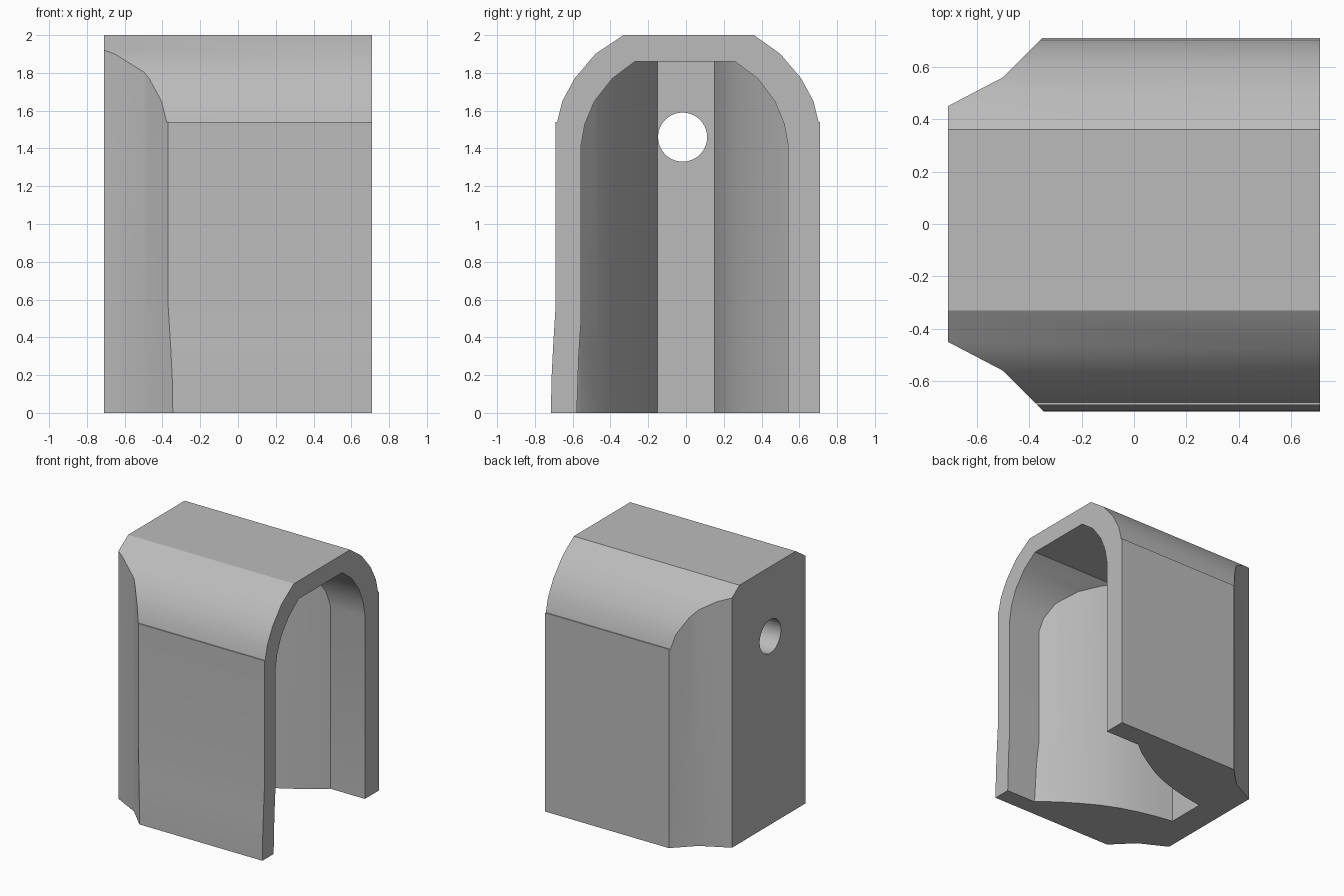
import bpy
import bmesh
import math
from mathutils import Vector

cube = bpy.data.objects.get("Cube")
if cube:
    bpy.data.objects.remove(cube, do_unlink=True)

# One plain material
grey = bpy.data.materials.new("plain grey")
grey.use_nodes = True
colour = (0.5, 0.5, 0.5, 1)
grey.diffuse_color = colour
grey.node_tree.nodes["Principled BSDF"].inputs["Base Color"].default_value = colour


def prism(name, outline, place, start, end):
    """Extrude a 2D outline from start to end; place maps (a, b, depth) to 3D."""
    bm = bmesh.new()
    face = bm.faces.new([bm.verts.new(place(a, b, start)) for a, b in outline])
    extruded = bmesh.ops.extrude_face_region(bm, geom=[face])["geom"]
    shift = Vector(place(0, 0, end)) - Vector(place(0, 0, start))
    bmesh.ops.translate(bm, vec=shift,
                        verts=[v for v in extruded if isinstance(v, bmesh.types.BMVert)])
    bmesh.ops.recalc_face_normals(bm, faces=bm.faces)
    mesh = bpy.data.meshes.new(name)
    bm.to_mesh(mesh)
    bm.free()
    obj = bpy.data.objects.new(name, mesh)
    bpy.context.collection.objects.link(obj)
    mesh.materials.append(grey)
    return obj


def along_x(y, z, depth):
    return (depth, y, z)


def along_z(x, y, depth):
    return (x, y, depth)


def combine(target, tool, operation):
    """Apply a boolean and discard the tool."""
    tool.hide_render = True
    mod = target.modifiers.new(operation.title(), "BOOLEAN")
    mod.operation = operation
    mod.solver = "EXACT"
    mod.object = tool
    bpy.context.view_layer.objects.active = target
    bpy.ops.object.modifier_apply(modifier=mod.name)
    bpy.data.objects.remove(tool, do_unlink=True)


def mirrored(half):
    """Close a plan outline by mirroring it across y = 0."""
    return half + [(x, -y) for x, y in reversed(half)]


# Arched outer shell, with the front wall flaring at the foot
outer_arch = [
    (0.71, 0), (0.71, 1.54), (0.702, 1.54), (0.675, 1.65), (0.61, 1.77), (0.5, 1.9), (0.36, 2),
    (-0.33, 2), (-0.48, 1.9), (-0.59, 1.77), (-0.655, 1.65), (-0.682, 1.54), (-0.69, 1.54),
    (-0.69, 0.57), (-0.703, 0.36), (-0.712, 0.18), (-0.715, 0)]
housing = prism("housing", outer_arch, along_x, -1, 0.71)

# Hollowed corners at the closed end
outer_plan = mirrored([(-0.71, 0.45), (-0.5, 0.56), (-0.25, 0.81), (1, 0.81)])
combine(housing, prism("corner_cutter", outer_plan, along_z, -0.1, 2.1), "INTERSECT")

# Arched cavity whose sides curve in toward the closed end
inner_arch = [
    (0.54, -0.1), (0.54, 1.42), (0.52, 1.53), (0.47, 1.65), (0.38, 1.77), (0.26, 1.86),
    (-0.27, 1.86), (-0.39, 1.77), (-0.485, 1.65), (-0.535, 1.53), (-0.555, 1.42),
    (-0.555, 0.5), (-0.568, 0.3), (-0.578, 0), (-0.578, -0.1)]
cavity = prism("cavity", inner_arch, along_x, -0.8, 1.2)
inner_plan = mirrored([
    (-0.49, 0.15), (-0.34, 0.175), (-0.2, 0.21), (-0.07, 0.252), (0.06, 0.308),
    (0.19, 0.383), (0.32, 0.465), (0.44, 0.56), (0.52, 0.65), (1, 0.65)])
combine(cavity, prism("cavity_plan", inner_plan, along_z, -0.3, 2.1), "INTERSECT")
combine(housing, cavity, "DIFFERENCE")

# Round hole through the end wall
sides, radius = 40, 0.13
circle = [(radius * math.cos(math.tau * i / sides) - 0.018,
           radius * math.sin(math.tau * i / sides) + 1.46) for i in range(sides)]
combine(housing, prism("hole_cutter", circle, along_x, -1, -0.3), "DIFFERENCE")

# Smooth the curves, keep the corners crisp
bpy.ops.object.select_all(action="DESELECT")
housing.select_set(True)
bpy.context.view_layer.objects.active = housing
bpy.ops.object.shade_smooth_by_angle(angle=math.radians(25))
